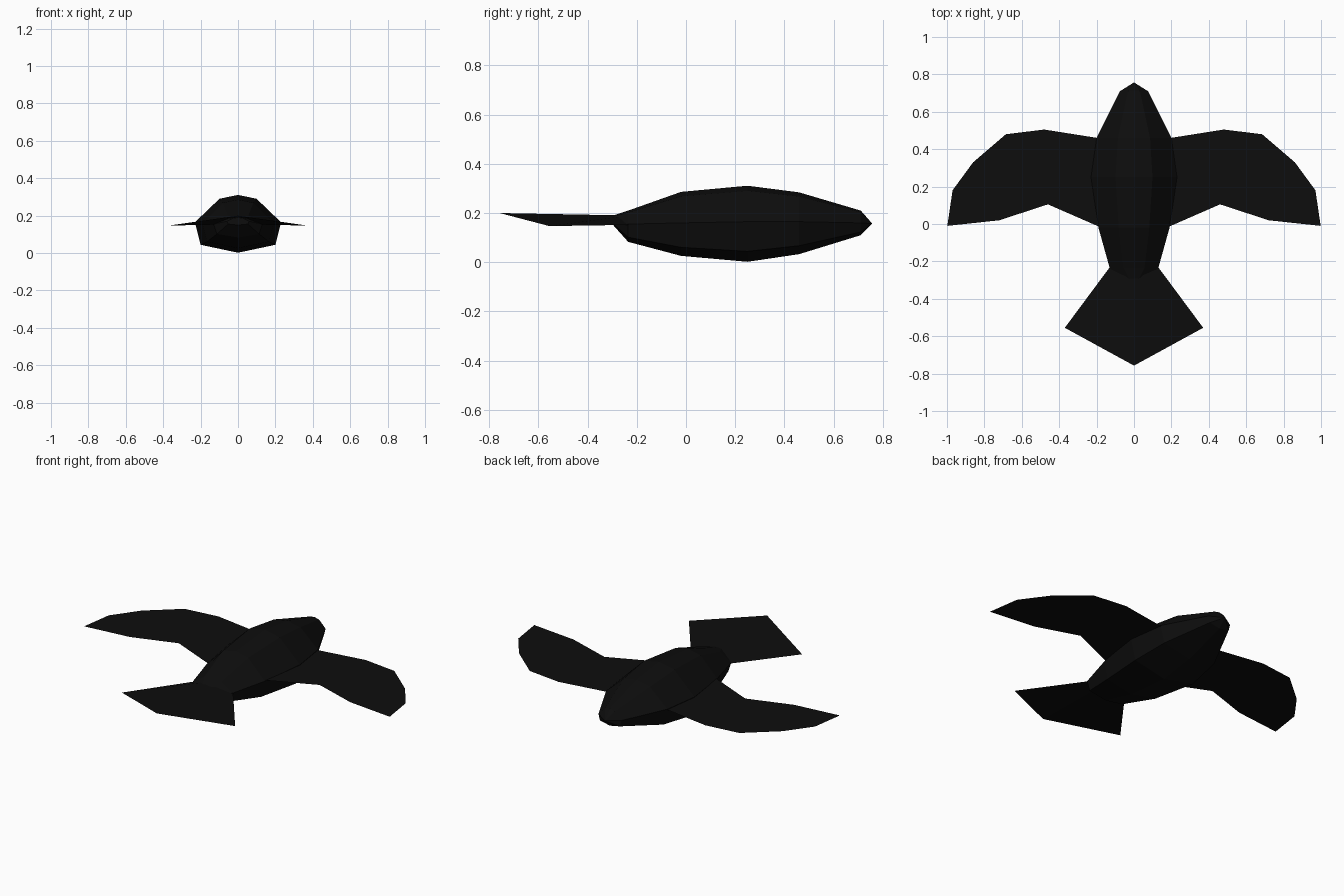
import bpy

if "Cube" in bpy.data.objects:
    bpy.data.objects.remove(bpy.data.objects["Cube"])

# Single matte black for the whole bird
black = bpy.data.materials.new("feather_black")
black.diffuse_color = (0.004, 0.004, 0.004, 1)
black.use_nodes = True
black.node_tree.nodes["Principled BSDF"].inputs["Base Color"].default_value = black.diffuse_color


def add_mesh(name, verts, faces):
    mesh = bpy.data.meshes.new(name)
    mesh.from_pydata(verts, [], faces)
    mesh.materials.append(black)
    mesh.update()
    obj = bpy.data.objects.new(name, mesh)
    bpy.context.collection.objects.link(obj)
    return obj


# Body: eight-sided rings lofted from tail to beak
# y, half width, top z, side z, bottom z
stations = [
    (-0.295, 0.06, 0.190, 0.170, 0.150),
    (-0.235, 0.13, 0.210, 0.155, 0.083),
    (-0.02, 0.19, 0.286, 0.160, 0.026),
    (0.25, 0.23, 0.311, 0.165, 0.002),
    (0.46, 0.20, 0.284, 0.165, 0.033),
    (0.71, 0.075, 0.210, 0.160, 0.110),
]
verts, faces = [], []
for y, w, top, side, bottom in stations:
    shoulder = top - 0.14 * (top - side)
    belly = bottom + 0.26 * (side - bottom)
    verts += [(0, y, top), (0.43 * w, y, shoulder), (w, y, side),
              (0.87 * w, y, belly), (0, y, bottom), (-0.87 * w, y, belly),
              (-w, y, side), (-0.43 * w, y, shoulder)]
for s in range(len(stations) - 1):
    for i in range(8):
        a, b = s * 8 + i, s * 8 + (i + 1) % 8
        faces.append((a, a + 8, b + 8, b))
faces.append(tuple(range(8)))
# Beak tip
tip, last = len(verts), (len(stations) - 1) * 8
verts.append((0, 0.757, 0.157))
faces += [(last + i, tip, last + (i + 1) % 8) for i in range(8)]
add_mesh("body", verts, faces)

# Wings: thin flat sheets, strips between leading and trailing edges
leading = [(0.195, 0.46), (0.48, 0.505), (0.685, 0.48), (0.86, 0.33), (0.97, 0.18)]
trailing = [(0.185, -0.015), (0.46, 0.105), (0.72, 0.02), (0.998, -0.01)]
for name, sx in (("right_wing", 1), ("left_wing", -1)):
    verts = [(sx * x, y, 0.162) for x, y in leading + trailing]
    faces = [(0, 5, 6, 1), (1, 6, 7, 2), (2, 7, 3), (3, 7, 8, 4)]
    if sx < 0:
        faces = [f[::-1] for f in faces]
    add_mesh(name, verts, faces)

# Tail: thin fan folded along a raised centre ridge
verts = [(0, -0.23, 0.19), (0, -0.757, 0.20),
         (0.125, -0.225, 0.152), (0.37, -0.555, 0.147),
         (-0.125, -0.225, 0.152), (-0.37, -0.555, 0.147)]
add_mesh("tail", verts, [(0, 1, 3, 2), (0, 4, 5, 1)])
